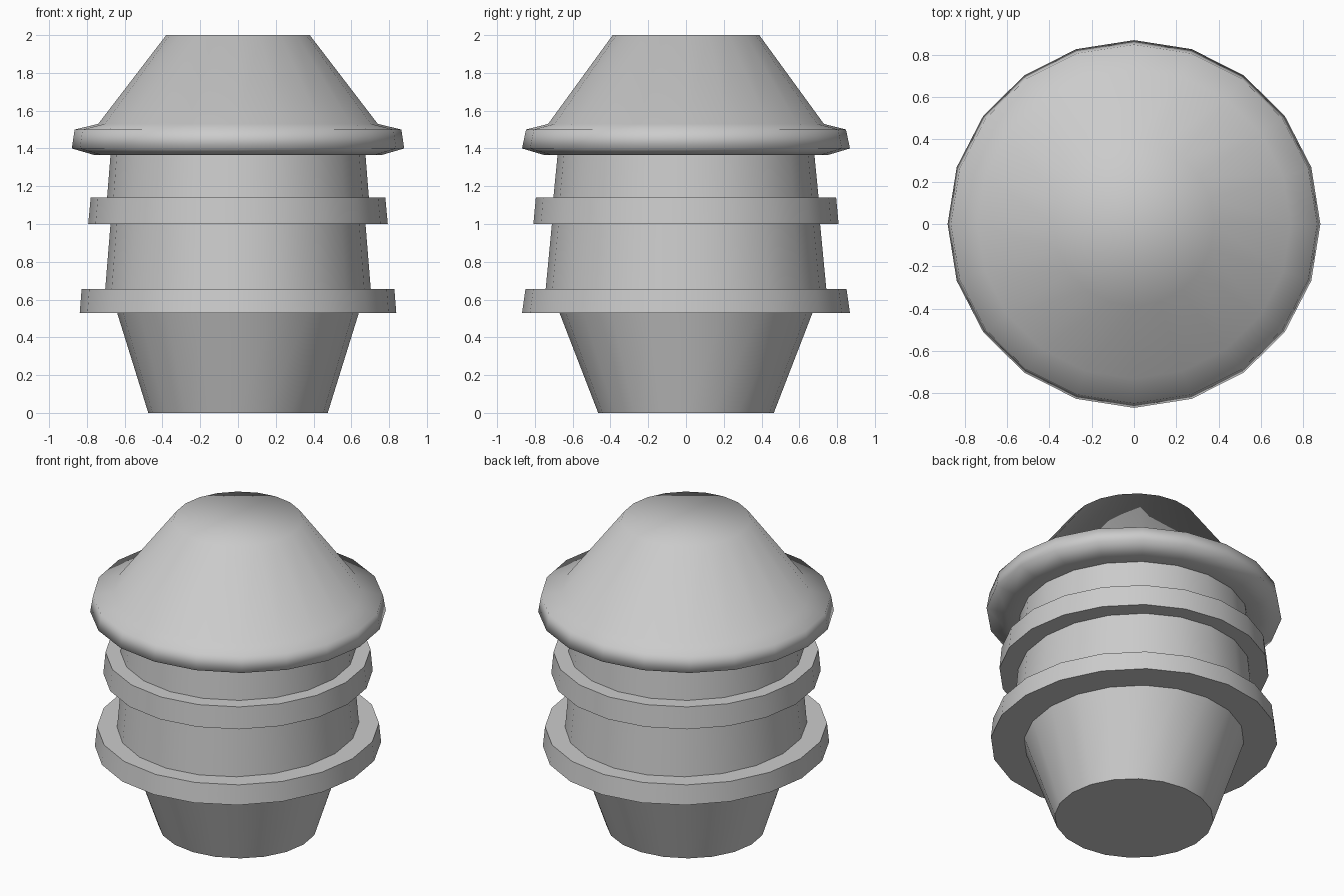
import bpy, bmesh, math

if "Cube" in bpy.data.objects:
    bpy.data.objects.remove(bpy.data.objects["Cube"])

SIDES = 20


def lathe(name, profile, cap_bottom=False, cap_top=False):
    """Stack slightly oval rings (rx, ry, z) and bridge them with quads."""
    bm = bmesh.new()
    rings = []
    for rx, ry, z in profile:
        ring = []
        for i in range(SIDES):
            a = 2 * math.pi * i / SIDES
            ring.append(bm.verts.new((rx * math.cos(a), ry * math.sin(a), z)))
        rings.append(ring)
    for lo, hi in zip(rings, rings[1:]):
        for i in range(SIDES):
            j = (i + 1) % SIDES
            bm.faces.new((lo[i], lo[j], hi[j], hi[i]))
    if cap_bottom:
        bm.faces.new(rings[0][::-1])
    if cap_top:
        bm.faces.new(rings[-1])
    for f in bm.faces:
        f.smooth = True
    mesh = bpy.data.meshes.new(name)
    bm.to_mesh(mesh)
    bm.free()
    obj = bpy.data.objects.new(name, mesh)
    bpy.context.collection.objects.link(obj)
    return obj


# Tapered foot and barrel with two projecting bands, crisp edges
body = lathe("banded_body", [
    (0.475, 0.465, 0.0),
    (0.64, 0.67, 0.53),
    (0.838, 0.868, 0.53),
    (0.828, 0.85, 0.655),
    (0.703, 0.743, 0.655),
    (0.675, 0.71, 1.0),
    (0.793, 0.808, 1.0),
    (0.78, 0.795, 1.14),
    (0.693, 0.702, 1.14),
    (0.675, 0.68, 1.365),
], cap_bottom=True)
bpy.context.view_layer.objects.active = body
body.select_set(True)
bpy.ops.object.shade_smooth_by_angle(angle=math.radians(30))

# Conical lid with overhanging rim, softly shaded all over
lathe("conical_lid", [
    (0.675, 0.68, 1.365),
    (0.76, 0.75, 1.365),
    (0.88, 0.868, 1.40),
    (0.865, 0.847, 1.50),
    (0.74, 0.73, 1.53),
    (0.38, 0.388, 2.0),
], cap_top=True)
